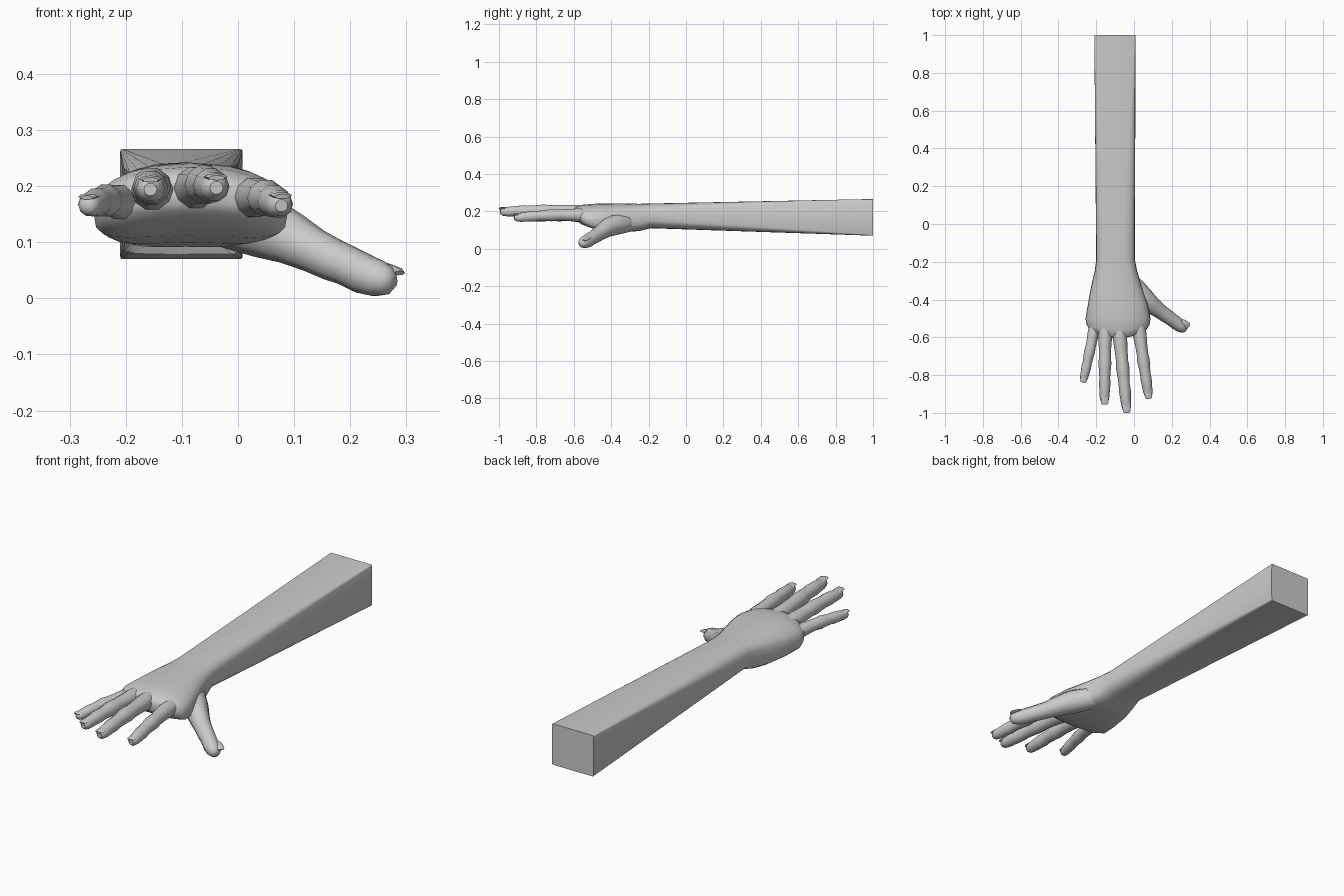
import bpy, bmesh, math
from mathutils import Vector

if "Cube" in bpy.data.objects:
    bpy.data.objects.remove(bpy.data.objects["Cube"])


def loft(name, rings, angle=40):
    """Skin a list of equal-length point rings and cap both ends."""
    bm = bmesh.new()
    loops = [[bm.verts.new(p) for p in ring] for ring in rings]
    n = len(loops[0])
    for a, b in zip(loops, loops[1:]):
        for i in range(n):
            j = (i + 1) % n
            bm.faces.new((a[i], a[j], b[j], b[i]))
    bm.faces.new(loops[0])
    bm.faces.new(loops[-1])
    bmesh.ops.recalc_face_normals(bm, faces=bm.faces)
    me = bpy.data.meshes.new(name)
    bm.to_mesh(me)
    bm.free()
    ob = bpy.data.objects.new(name, me)
    bpy.context.collection.objects.link(ob)
    bpy.ops.object.select_all(action='DESELECT')
    ob.select_set(True)
    bpy.context.view_layer.objects.active = ob
    bpy.ops.object.shade_smooth_by_angle(angle=math.radians(angle))
    return ob


def section(y, x0, x1, z0, z1, n, arch, sweep, count=24):
    """Rounded-box cross-section; arch domes it, sweep pulls its sides back."""
    ring = []
    for i in range(count):
        a = 2 * math.pi * i / count
        c, s = math.cos(a), math.sin(a)
        u = math.copysign(abs(c) ** (2 / n), c)
        v = math.copysign(abs(s) ** (2 / n), s)
        ring.append(((x0 + x1) / 2 + u * (x1 - x0) / 2, y + sweep * u * u,
                     (z0 + z1) / 2 + v * (z1 - z0) / 2 + arch * (0.5 - u * u)))
    return ring


def tube(name, path, flat=1.0, sides=10, angle=50):
    """Round tube along (point, radius) pairs."""
    rings = []
    for k, (p, r) in enumerate(path):
        d = path[min(k + 1, len(path) - 1)][0] - path[max(k - 1, 0)][0]
        side = d.cross(Vector((0, 0, 1))).normalized()
        up = side.cross(d).normalized()
        rings.append([p + side * r * math.cos(2 * math.pi * i / sides)
                      + up * r * flat * math.sin(2 * math.pi * i / sides)
                      for i in range(sides)])
    return loft(name, rings, angle)


def nail(name, a, b, up, w):
    """Thin plate lying on the fingertip from a to b."""
    pts = [(a + up, w * 0.7), (a.lerp(b, 0.25) + up, w),
           (a.lerp(b, 0.85) + up, w), (b + up * 0.9, w * 0.75)]
    tube(name, pts, flat=0.3, sides=8, angle=35)


# Forearm and palm: square at the elbow end, rounded at the wrist
loft("forearm_and_palm", [section(*s) for s in (
    (1.00, -0.21, 0.008, 0.070, 0.266, 60, 0, 0),
    (-0.19, -0.20, 0.005, 0.110, 0.242, 2.8, 0, 0),
    (-0.25, -0.208, 0.017, 0.092, 0.238, 3.2, 0.005, 0),
    (-0.32, -0.225, 0.038, 0.086, 0.236, 3.2, 0.012, 0),
    (-0.42, -0.243, 0.072, 0.090, 0.232, 3.2, 0.020, 0),
    (-0.50, -0.257, 0.088, 0.100, 0.228, 3.0, 0.025, 0),
    (-0.56, -0.250, 0.082, 0.120, 0.222, 2.8, 0.025, 0.025),
    (-0.595, -0.235, 0.066, 0.145, 0.212, 2.6, 0.022, 0.035),
    (-0.605, -0.220, 0.050, 0.160, 0.200, 2.4, 0.020, 0.035))])

# Fingers: radius profile with swollen joints, shared by all four
PROFILE = ((0, 1.1), (0.2, 1.1), (0.34, 0.97), (0.45, 0.92), (0.53, 1.02),
           (0.60, 0.92), (0.70, 0.84), (0.77, 0.90), (0.83, 0.83),
           (0.92, 0.76), (0.97, 0.62), (0.995, 0.34))
FINGERS = {
    "little": ((-0.198, -0.50, 0.168), (-0.269, -0.835, 0.165), 0.029),
    "ring": ((-0.152, -0.50, 0.188), (-0.156, -0.95, 0.194), 0.034),
    "middle": ((-0.084, -0.50, 0.192), (-0.038, -0.995, 0.197), 0.035),
    "index": ((0.018, -0.50, 0.178), (0.078, -0.92, 0.165), 0.033),
}
for key, (a, b, r) in FINGERS.items():
    a, b = Vector(a), Vector(b)
    tube(key + "_finger", [(a.lerp(b, t) + Vector((0, 0, 0.008 * math.sin(math.pi * t))), r * f)
                           for t, f in PROFILE])
    nail(key + "_nail", a.lerp(b, 0.89), a.lerp(b, 1.01), Vector((0, 0, r * 0.56)), r * 0.58)

# Thumb, angled out and down from the heel of the palm
THUMB = ((-0.05, -0.27, 0.140, 0.040), (0.00, -0.33, 0.136, 0.052),
         (0.05, -0.39, 0.126, 0.056), (0.095, -0.43, 0.106, 0.047),
         (0.135, -0.46, 0.085, 0.040), (0.17, -0.485, 0.068, 0.038),
         (0.195, -0.502, 0.058, 0.036), (0.225, -0.525, 0.043, 0.036),
         (0.25, -0.543, 0.035, 0.033), (0.268, -0.555, 0.031, 0.025),
         (0.277, -0.561, 0.030, 0.013))
tube("thumb", [(Vector(p[:3]), p[3]) for p in THUMB])
nail("thumb_nail", Vector((0.24, -0.525, 0.040)), Vector((0.278, -0.552, 0.025)),
     Vector((0.010, 0.008, 0.022)), 0.02)
